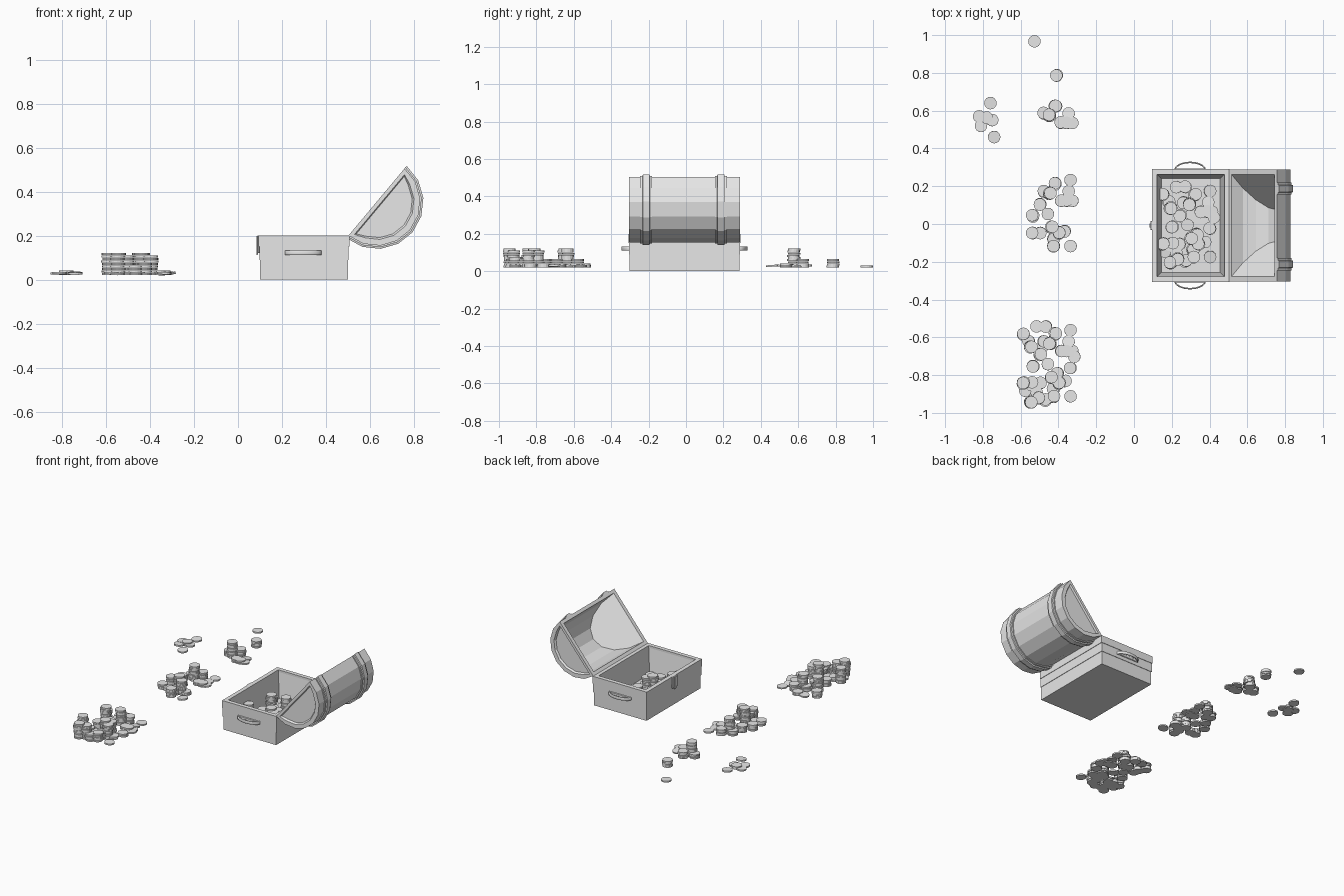
import bpy, bmesh, math, random
from mathutils import Matrix, Vector

random.seed(4)
if "Cube" in bpy.data.objects:
    bpy.data.objects.remove(bpy.data.objects["Cube"], do_unlink=True)

grey = bpy.data.materials.new("plain_grey")
grey.use_nodes = True
grey.diffuse_color = (0.8, 0.8, 0.8, 1)
grey.node_tree.nodes["Principled BSDF"].inputs["Base Color"].default_value = grey.diffuse_color

MID_X, MID_Y = 0.3, -0.008      # chest centre
HALF_X, HALF_Y = 0.2, 0.293     # chest half sizes


def add_object(name, data):
    obj = bpy.data.objects.new(name, data)
    bpy.context.scene.collection.objects.link(obj)
    data.materials.append(grey)
    return obj


def finish(name, bm):
    bmesh.ops.recalc_face_normals(bm, faces=bm.faces)
    mesh = bpy.data.meshes.new(name)
    bm.to_mesh(mesh)
    bm.free()
    return add_object(name, mesh)


def bridge(bm, a, b, closed=True):
    for i in range(len(a) if closed else len(a) - 1):
        j = (i + 1) % len(a)
        bm.faces.new((a[i], a[j], b[j], b[i]))


def box(name, centre, size, bevel=0.0):
    bm = bmesh.new()
    bmesh.ops.create_cube(bm, size=1, matrix=Matrix.Translation(centre) @ Matrix.Diagonal((*size, 1)))
    if bevel:
        bmesh.ops.bevel(bm, geom=bm.edges[:], offset=bevel, segments=1, affect='EDGES')
    return finish(name, bm)


# Chest base: stepped outside, rim, and tapered hollow
bm = bmesh.new()
rings = []
for grow, z in [(0, 0), (0, 0.09), (0.003, 0.09), (0.003, 0.15), (0.006, 0.15),
                (0.006, 0.2), (-0.022, 0.2), (-0.022, 0.185), (-0.045, 0.018)]:
    rings.append([bm.verts.new((MID_X + sx * (HALF_X + grow), MID_Y + sy * (HALF_Y + grow), z))
                  for sx, sy in ((-1, -1), (1, -1), (1, 1), (-1, 1))])
for lower, upper in zip(rings, rings[1:]):
    bridge(bm, lower, upper)
bm.faces.new(rings[0])
bm.faces.new(rings[-1])
finish("chest_base", bm)

# Lid: open half barrel leaning back on its hinge edge
HINGE, TIP = Vector((0.502, 0, 0.2)), Vector((0.757, 0, 0.505))
CENTRE = (HINGE + TIP) / 2
ALONG = (TIP - HINGE).normalized()
OUT = Vector((ALONG.z, 0, -ALONG.x))
RADIUS = (TIP - HINGE).length / 2
STEPS = 8
ANGLES = [math.pi * i / STEPS for i in range(STEPS + 1)]


def lid_point(angle, radius, y):
    p = CENTRE + radius * (math.cos(angle) * ALONG + math.sin(angle) * OUT)
    return (p.x, MID_Y + y, p.z)


bm = bmesh.new()
outer, inner = {}, {}
for s in (-1, 1):
    outer[s] = [bm.verts.new(lid_point(a, RADIUS, s * 0.296)) for a in ANGLES]
    inner[s] = [bm.verts.new(lid_point(a, RADIUS - 0.022, s * (0.27 - 0.19 * math.sin(a)))) for a in ANGLES]
bridge(bm, outer[-1], outer[1], closed=False)
bridge(bm, inner[-1], inner[1], closed=False)
ends = []
for s in (-1, 1):
    ends.append(bm.faces.new(outer[s]))
    bm.faces.new(inner[s])
rims = [[side[s][e] for s, e in ((-1, 0), (1, 0), (1, -1), (-1, -1))] for side in (outer, inner)]
bridge(bm, *rims)
bmesh.ops.recalc_face_normals(bm, faces=bm.faces)
# Recessed panel in each end
bmesh.ops.inset_individual(bm, faces=ends, thickness=0.028)
bmesh.ops.inset_individual(bm, faces=ends, thickness=0.008, depth=-0.012)
finish("lid", bm)

# Raised straps around the lid
for name, y in (("right_strap", -0.205), ("left_strap", 0.195)):
    bm = bmesh.new()
    rows = [[bm.verts.new(lid_point(a, RADIUS + lift, y + dy)) for a in ANGLES]
            for dy, lift in ((-0.032, -0.004), (-0.032, 0.007), (-0.02, 0.007), (-0.018, 0.015),
                             (0.018, 0.015), (0.02, 0.007), (0.032, 0.007), (0.032, -0.004))]
    for i, row in enumerate(rows):
        bridge(bm, row, rows[(i + 1) % len(rows)], closed=False)
    for e in (0, -1):
        bm.faces.new([row[e] for row in rows])
    finish(name, bm)

# Bowed carrying handles with a backing plate
for name, s in (("right_handle", -1), ("left_handle", 1)):
    curve = bpy.data.curves.new(name, 'CURVE')
    curve.dimensions = '2D'
    curve.fill_mode = 'NONE'
    curve.extrude, curve.bevel_depth, curve.bevel_resolution = 0.007, 0.004, 1
    line = curve.splines.new('POLY')
    count = 17
    line.points.add(count - 1)
    for i, point in enumerate(line.points):
        a = math.pi * i / (count - 1)
        point.co = (MID_X - 0.003 + 0.08 * math.cos(a),
                    MID_Y + s * (HALF_Y + 0.041 * math.sin(a)), 0, 1)
    add_object(name, curve).location.z = 0.122
    box(name + "_plate", (MID_X - 0.003, MID_Y + s * (HALF_Y + 0.003), 0.122), (0.15, 0.01, 0.018), 0.003)

# Clasp on the opening side
box("clasp_plate", (0.093, MID_Y, 0.16), (0.012, 0.05, 0.08), 0.003)
box("clasp_bar", (0.087, MID_Y, 0.155), (0.008, 0.022, 0.085), 0.002)

# Coins: each pile lists x, y and stack height
COIN_R, COIN_H, FLOOR = 0.033, 0.0115, 0.019
small = [(.03, .16, 4), (-.03, .12, 3), (0, .11, 9), (.06, .07, 2), (.09, .07, 2), (.12, .07, 1), (.1, .12, 1)]
middle = small + [(.11, .18, 1), (-.05, .05, 4), (-.01, 0, 1), (-.09, -.01, 4), (-.09, -.1, 3), (-.05, -.1, 2),
                  (.01, -.07, 9), (.05, -.1, 8), (.08, -.09, 2), (.02, -.13, 4), (.02, -.17, 5), (.11, -.17, 1)]
large = middle + [(-.02, .2, 2), (-.07, .2, 1), (-.14, .16, 4), (-.11, .12, 2), (-.1, .09, 9), (-.04, .09, 1),
                  (-.14, -.1, 9), (-.13, -.14, 1), (-.1, -.11, 2), (-.07, -.15, 2), (-.1, -.2, 9),
                  (-.06, -.18, 8), (-.02, -.19, 4), (.13, .04, 1), (.11, -.02, 2), (.04, -.05, 8)]
loose = [(0, .08, 1), (-.06, .01, 1), (-.05, -.04, 1), (-.02, 0, 2), (.01, -.01, 1), (.02, -.1, 1)]


def coin_pile(name, stacks, x, y):
    bm = bmesh.new()
    for sx, sy, height in stacks:
        for level in range(height):
            wobble = 0.004 if level else 0
            place = Matrix.Translation((x + sx + random.uniform(-wobble, wobble),
                                        y + sy + random.uniform(-wobble, wobble),
                                        FLOOR + COIN_H * (level + 0.5)))
            # Single coins rest on their neighbours at a slant
            crowded = height == 1 and len(stacks) > 1
            if crowded:
                place = place @ Matrix.Translation((0, 0, 0.004)) @ Matrix.Rotation(
                    random.uniform(-0.16, 0.16), 4, random.choice("XY"))
            bmesh.ops.create_cone(bm, cap_ends=True, segments=16, radius1=COIN_R, radius2=COIN_R,
                                  depth=COIN_H * 0.85, matrix=place)
    finish(name, bm)


coin_pile("chest_coins", large, 0.293, -0.005)
coin_pile("front_coins", large, -0.446, -0.742)
coin_pile("middle_coins", middle, -0.446, 0.053)
coin_pile("back_coins", small, -0.446, 0.465)
coin_pile("loose_coins", loose, -0.76, 0.56)
coin_pile("short_coin_stack", [(0, 0, 4)], -0.41, 0.785)
coin_pile("lone_coin", [(0, 0, 1)], -0.527, 0.967)
